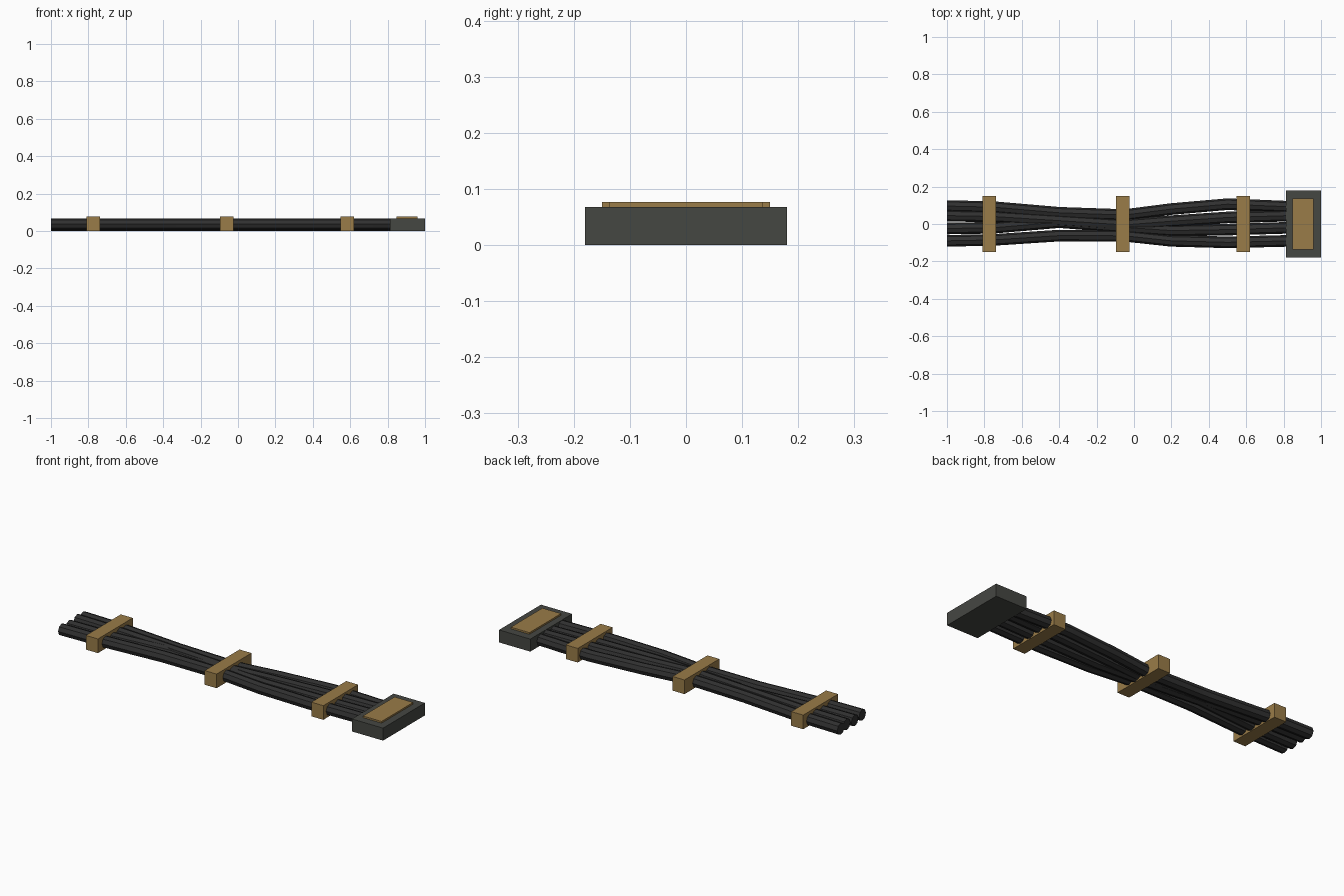
import bpy

if "Cube" in bpy.data.objects:
    bpy.data.objects.remove(bpy.data.objects["Cube"])


def material(name, color):
    m = bpy.data.materials.new(name)
    m.diffuse_color = (*color, 1)
    m.use_nodes = True
    m.node_tree.nodes["Principled BSDF"].inputs["Base Color"].default_value = m.diffuse_color
    return m


RUBBER = material("black_rubber", (0.03, 0.03, 0.03))
STEEL = material("dark_steel", (0.06, 0.063, 0.055))
BRASS = material("dull_brass", (0.32, 0.2, 0.065))


def box(name, x, y, z, mat):
    bpy.ops.mesh.primitive_cube_add(
        size=1, location=[(a + b) / 2 for a, b in (x, y, z)])
    ob = bpy.context.object
    ob.name = name
    ob.scale = [b - a for a, b in (x, y, z)]
    bpy.ops.object.transform_apply(location=False, rotation=False, scale=True)
    ob.data.materials.append(mat)


def cable(name, xs, ys, z, radius):
    cu = bpy.data.curves.new(name, "CURVE")
    cu.dimensions = "3D"
    cu.bevel_depth = radius
    cu.bevel_resolution = 2
    cu.use_fill_caps = True
    sp = cu.splines.new("POLY")
    sp.points.add(len(xs) - 1)
    for p, x, y in zip(sp.points, xs, ys):
        p.co = (x, y, z, 1)
    ob = bpy.data.objects.new(name, cu)
    bpy.context.collection.objects.link(ob)
    cu.materials.append(RUBBER)
    # turn the curve into a mesh and smooth its sides
    bpy.ops.object.select_all(action="DESELECT")
    bpy.context.view_layer.objects.active = ob
    ob.select_set(True)
    bpy.ops.object.convert(target="MESH")
    bpy.ops.object.shade_smooth_by_angle()


# four cables squeezed together at the middle
XS = (-1, -0.75, -0.4, -0.05, 0.2, 0.5, 0.83)
PATHS = (
    (0.096, 0.09, 0.06, 0.048, 0.08, 0.106, 0.092),
    (0.045, 0.04, 0.018, -0.005, 0.015, 0.035, 0.045),
    (-0.024, -0.02, 0.01, -0.018, -0.035, -0.03, -0.02),
    (-0.09, -0.085, -0.062, -0.063, -0.09, -0.098, -0.09),
)
for i, ys in enumerate(PATHS):
    cable(f"cable_{i + 1}", XS, ys, 0.037 if i % 2 else 0.032, 0.031)

# three clamps around the bundle
for i, x in enumerate((-0.775, -0.06, 0.583)):
    box(f"clamp_{i + 1}", (x - 0.036, x + 0.036), (-0.15, 0.15), (0, 0.077), BRASS)

# end connector with its cover plate
box("connector_housing", (0.812, 1), (-0.18, 0.18), (0, 0.068), STEEL)
box("cover_plate", (0.848, 0.96), (-0.136, 0.136), (0.06, 0.077), BRASS)
